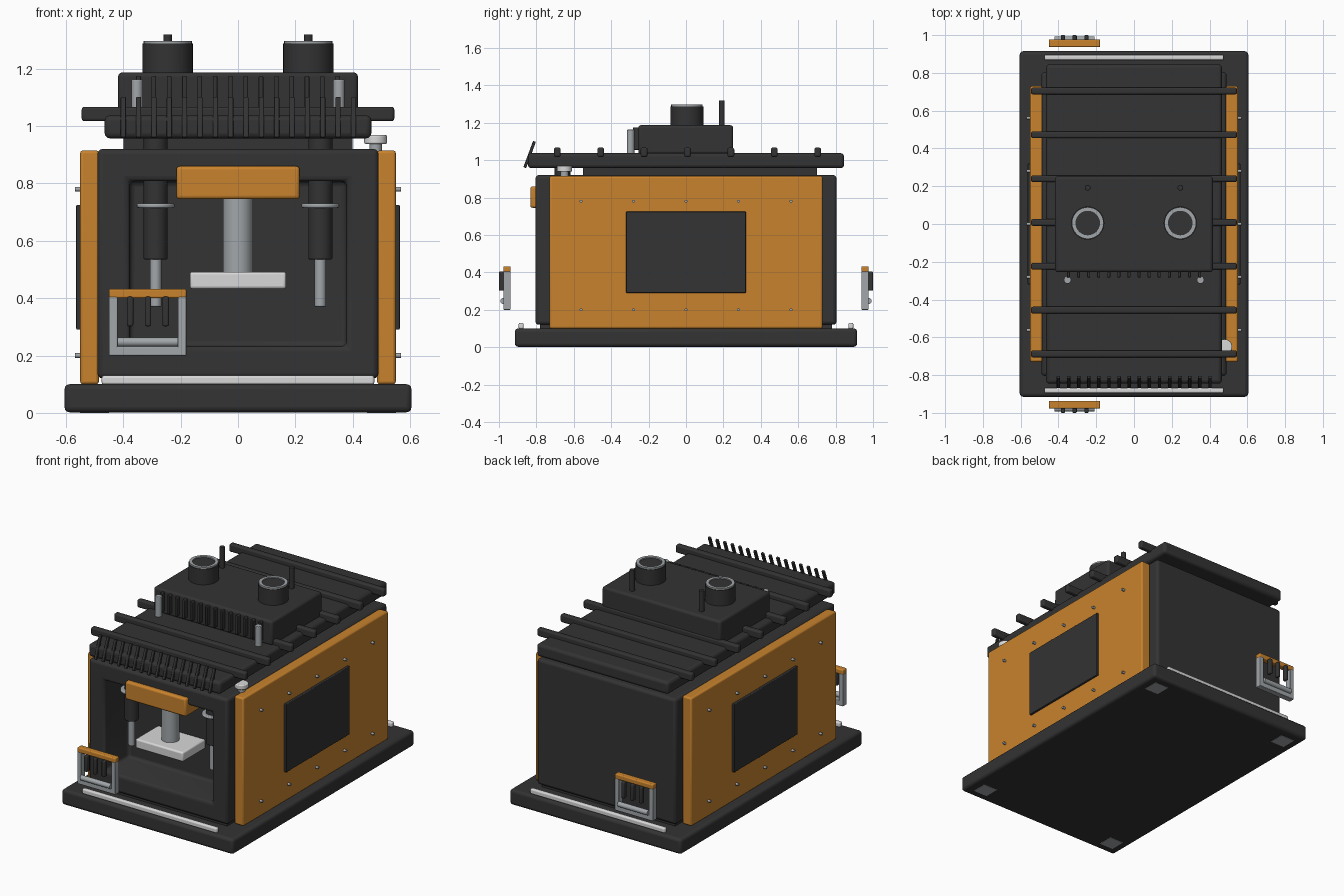
import bpy
import bmesh
from math import atan2, hypot, radians
from mathutils import Vector

if "Cube" in bpy.data.objects:
    bpy.data.objects.remove(bpy.data.objects["Cube"], do_unlink=True)


def material(name, rgb):
    m = bpy.data.materials.new(name)
    m.use_nodes = True
    m.diffuse_color = (*rgb, 1)
    m.node_tree.nodes["Principled BSDF"].inputs["Base Color"].default_value = (*rgb, 1)
    return m


DARK = material("charcoal", (0.033, 0.033, 0.033))
ORANGE = material("orange", (0.58, 0.225, 0.026))
GREY = material("steel grey", (0.36, 0.385, 0.4))
LIGHT = material("pale grey", (0.68, 0.69, 0.68))


def finish(ob, name, mat, bevel=0):
    ob.name = name
    ob.data.materials.append(mat)
    if bevel:
        mod = ob.modifiers.new("bevel", "BEVEL")
        mod.width, mod.segments, mod.limit_method = bevel, 3, "ANGLE"
    bpy.ops.object.select_all(action="DESELECT")
    ob.select_set(True)
    bpy.context.view_layer.objects.active = ob
    bpy.ops.object.shade_smooth_by_angle(angle=radians(35))
    return ob


def box(name, mat, x, y, z, bevel=0.004):
    """Box from (low, high) ranges on each axis."""
    bpy.ops.mesh.primitive_cube_add(size=1, location=[sum(r) / 2 for r in (x, y, z)])
    ob = bpy.context.object
    for v in ob.data.vertices:
        v.co = [c * (r[1] - r[0]) for c, r in zip(v.co, (x, y, z))]
    return finish(ob, name, mat, bevel)


def rod(name, mat, start, end, radius, bevel=0):
    """Cylinder between two points."""
    a, b = Vector(start), Vector(end)
    bpy.ops.mesh.primitive_cylinder_add(vertices=32, radius=radius, depth=(b - a).length,
                                        location=(a + b) / 2)
    ob = bpy.context.object
    ob.rotation_euler = (b - a).to_track_quat("Z", "Y").to_euler()
    return finish(ob, name, mat, bevel)


def tube(name, mat, x, y, z, outer, inner, bevel=0):
    """Upright open tube."""
    ob = rod(name, mat, (x, y, z[0]), (x, y, z[1]), outer)
    bm = bmesh.new()
    bm.from_mesh(ob.data)
    top = max(bm.faces, key=lambda f: f.calc_center_median().z)
    bmesh.ops.inset_region(bm, faces=[top], thickness=outer - inner, use_even_offset=True)
    floor = bmesh.ops.extrude_face_region(bm, geom=[top])["geom"]
    bmesh.ops.delete(bm, geom=[top], context="FACES")
    verts = [g for g in floor if isinstance(g, bmesh.types.BMVert)]
    bmesh.ops.translate(bm, verts=verts, vec=(0, 0, -(z[1] - z[0]) * 0.9))
    bmesh.ops.recalc_face_normals(bm, faces=bm.faces)
    bm.to_mesh(ob.data)
    bm.free()
    return ob


# Base with corner pads and light strips
box("base", DARK, (-0.605, 0.605), (-0.915, 0.915), (0.002, 0.1), 0.018)
for sx in (-1, 1):
    for sy in (-1, 1):
        px, py = sx * 0.5, sy * 0.81
        box("base_pad", GREY, (px - 0.05, px + 0.05), (py - 0.05, py + 0.05), (0, 0.006), 0)
for sy in (-1, 1):
    box("light_strip", LIGHT, (-0.475, 0.475), sorted((sy * 0.868, sy * 0.895)),
        (0.098, 0.13), 0.008)

# Body with a front recess
body = box("body", DARK, (-0.49, 0.49), (-0.805, 0.805), (0.12, 0.92), 0.018)
bm = bmesh.new()
bm.from_mesh(body.data)
front = min(bm.faces, key=lambda f: f.calc_center_median().y)
bmesh.ops.inset_region(bm, faces=[front], thickness=0.112, use_even_offset=True)
back = bmesh.ops.extrude_face_region(bm, geom=[front])["geom"]
bmesh.ops.delete(bm, geom=[front], context="FACES")
bmesh.ops.translate(bm, verts=[g for g in back if isinstance(g, bmesh.types.BMVert)],
                    vec=(0, 0.24, 0))
bmesh.ops.recalc_face_normals(bm, faces=bm.faces)
bm.to_mesh(body.data)
bm.free()
box("body_plinth", DARK, (-0.47, 0.47), (-0.78, 0.78), (0.09, 0.13), 0)

# Side panels with hatches and screws
for s in (-1, 1):
    box("side_panel", ORANGE, sorted((s * 0.485, s * 0.55)), (-0.73, 0.73), (0.1, 0.915), 0.01)
    box("side_hatch", DARK, sorted((s * 0.54, s * 0.564)), (-0.32, 0.32), (0.29, 0.725))
    for i in range(-2, 3):
        for z in (0.2, 0.78):
            rod("panel_screw", GREY, (s * 0.54, i * 0.281, z), (s * 0.568, i * 0.281, z), 0.008)

# Press in the recess
box("press_head", ORANGE, (-0.215, 0.215), (-0.832, -0.68), (0.745, 0.86), 0.012)
rod("press_column", GREY, (0, -0.68, 0.48), (0, -0.68, 0.83), 0.052)
box("press_plate", LIGHT, (-0.168, 0.168), (-0.795, -0.565), (0.432, 0.492), 0.01)
for s in (-1, 1):
    x, y = s * 0.287, -0.66
    rod("piston_sleeve", DARK, (x, y, 0.535), (x, y, 0.98), 0.042, 0.005)
    rod("piston_collar", GREY, (x, y, 0.715), (x, y, 0.73), 0.066, 0.005)
    rod("piston_rod", GREY, (x, y, 0.37), (x, y, 0.56), 0.02, 0.004)

# Handles on the front and back
for s in (-1, 1):
    near, far = s * 0.937, s * 0.977
    depth = sorted((near, far))
    for x in (-0.45, -0.21):
        box("handle_side", GREY, (x, x + 0.03), depth, (0.2, 0.405))
    box("handle_bottom", GREY, (-0.45, -0.18), depth, (0.2, 0.232))
    box("handle_top", ORANGE, (-0.45, -0.18), depth, (0.4, 0.432), 0.006)
    rod("handle_roller", GREY, (-0.42, s * 0.977, 0.247), (-0.21, s * 0.977, 0.247), 0.016)
    for x in (-0.376, -0.314, -0.252):
        box("handle_bar", DARK, (x - 0.011, x + 0.011), sorted((s * 0.97, s * 1.0)),
            (0.302, 0.405), 0.006)

# Roof slab, cross bars and slanted front fins
box("roof", DARK, (-0.465, 0.465), (-0.845, 0.845), (0.957, 1.037), 0.018)
box("roof_support", DARK, (-0.4, 0.4), (-0.55, 0.7), (0.91, 0.97), 0)
for i in range(7):
    y = -0.688 + i * 0.232
    box("roof_bar", DARK, (-0.545, 0.545), (y - 0.018, y + 0.018), (1.017, 1.067), 0.01)
low, high = (-0.862, 0.96), (-0.81, 1.1)
dy, dz = high[0] - low[0], high[1] - low[1]
for i in range(16):
    x = -0.4 + i * 0.0535
    fin = box("roof_fin", DARK, (x - 0.009, x + 0.009), (-0.844, -0.828),
              (1.03 - hypot(dy, dz) / 2, 1.03 + hypot(dy, dz) / 2), 0.004)
    fin.rotation_euler.x = -atan2(dy, dz)

# Roof unit with grille, posts, exhausts and aerials
box("roof_unit", DARK, (-0.418, 0.418), (-0.255, 0.252), (1.03, 1.187), 0.015)
for i in range(14):
    x = -0.347 + i * 0.0534
    box("grille_fin", DARK, (x - 0.008, x + 0.008), (-0.283, -0.25), (1.055, 1.175))
for s in (-1, 1):
    rod("roof_post", GREY, (s * 0.352, -0.296, 1.03), (s * 0.352, -0.296, 1.163), 0.02, 0.004)
    x = s * 0.245
    tube("exhaust", DARK, x, 0.005, (1.18, 1.287), 0.088, 0.066)
    tube("exhaust_rim", GREY, x, 0.005, (1.285, 1.297), 0.084, 0.065)
    rod("exhaust_core", DARK, (x, 0.005, 1.2), (x, 0.005, 1.29), 0.0655)
    rod("aerial", DARK, (x, 0.192, 1.18), (x, 0.192, 1.32), 0.015, 0.003)

# Knob at the roof edge
rod("knob", LIGHT, (0.48, -0.65, 0.938), (0.48, -0.65, 0.968), 0.04, 0.005)
rod("knob_stem", GREY, (0.48, -0.65, 0.9), (0.48, -0.65, 0.94), 0.022)
